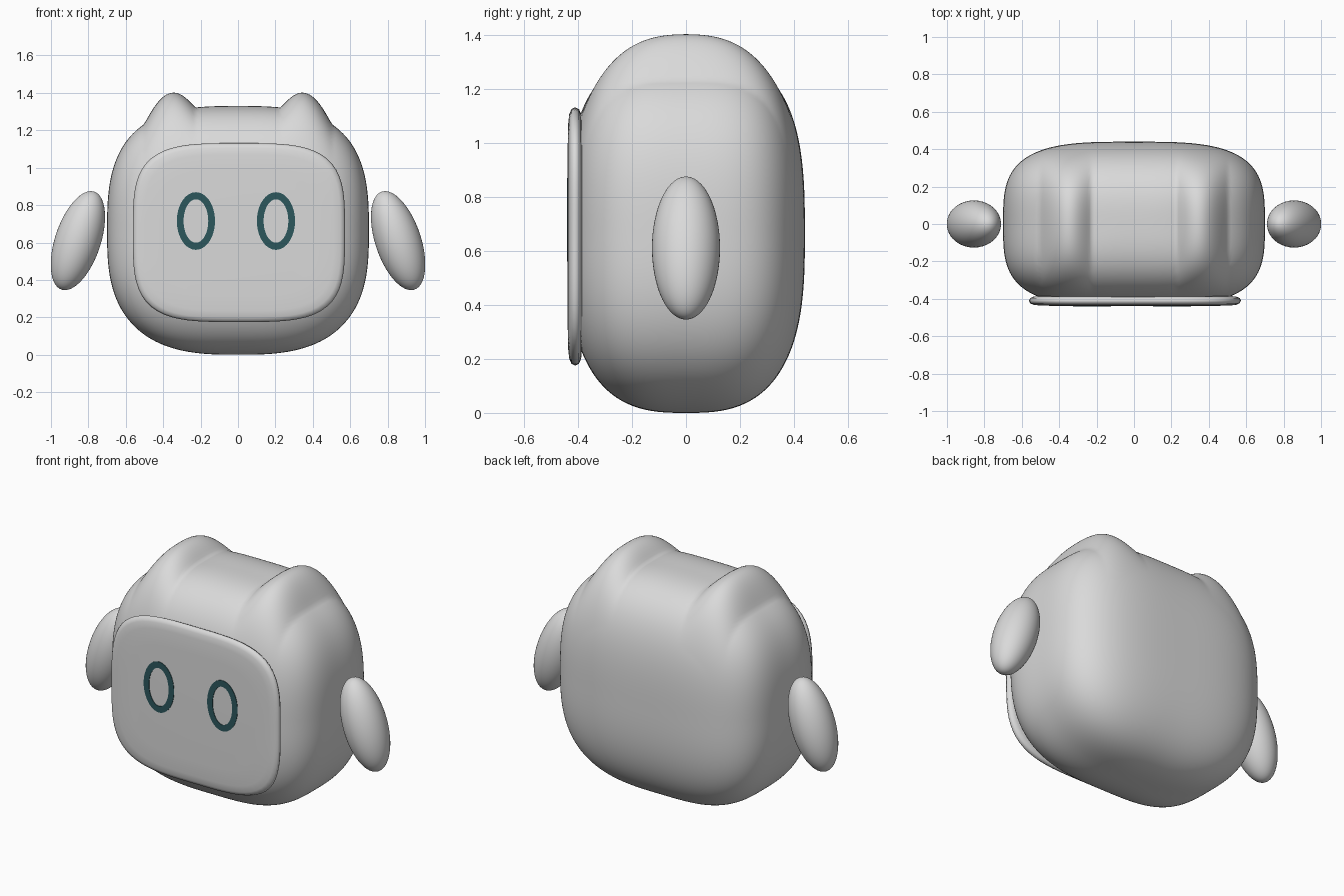
import bpy, bmesh, math
from mathutils import Vector

if "Cube" in bpy.data.objects:
    bpy.data.objects.remove(bpy.data.objects["Cube"])


def material(name, rgb):
    m = bpy.data.materials.new(name)
    m.diffuse_color = (*rgb, 1)
    m.use_nodes = True
    m.node_tree.nodes["Principled BSDF"].inputs["Base Color"].default_value = m.diffuse_color
    return m


GREY = material("light grey", (0.7, 0.7, 0.7))
TEAL = material("dark teal", (0.025, 0.095, 0.107))


def add_object(name, bm, mat):
    bmesh.ops.recalc_face_normals(bm, faces=bm.faces)
    for f in bm.faces:
        f.smooth = True
    me = bpy.data.meshes.new(name)
    bm.to_mesh(me)
    bm.free()
    me.materials.append(mat)
    ob = bpy.data.objects.new(name, me)
    bpy.context.collection.objects.link(ob)
    return ob


def outline(a, b, n, count):
    """Points of a superellipse in the x-z plane."""
    pts = []
    for i in range(count):
        t = 2 * math.pi * i / count
        c, s = math.cos(t), math.sin(t)
        r = (abs(c) ** n + abs(s) ** n) ** (-1 / n)
        pts.append((a * c * r, b * s * r))
    return pts


def bridge(bm, r0, r1):
    n = len(r0)
    for i in range(n):
        bm.faces.new((r0[i], r0[(i + 1) % n], r1[(i + 1) % n], r1[i]))


# Body: a cube inflated to a soft block, with two ear ridges raised on top
A, B, C = 0.70, 0.44, 0.665
P = 3.4      # roundness seen from the top
bm = bmesh.new()
bmesh.ops.create_cube(bm, size=2)
bmesh.ops.subdivide_edges(bm, edges=bm.edges[:], cuts=79, use_grid_fill=True)
for v in bm.verts:
    d = Vector([math.tan(c * math.pi / 4) for c in v.co]).normalized()
    q = 2.88 + 0.07 * max(-1, min(1, 1.5 * d.z))     # roundness from the side
    flat = (abs(d.x) ** P + abs(d.y) ** P) ** (q / P)
    r = (flat + abs(d.z) ** q) ** (-1 / q)
    x, y, z = A * d.x * r, B * d.y * r, C * d.z * r
    if z > 0:
        s = (abs(x) - 0.365) / 0.14
        if abs(s) < 1:
            side = max(0, 1 - (y / 0.40) ** 2)
            high = min(1, z / 0.35)
            z += 0.103 * (1 - s * s) ** 1.2 * side * high
    v.co = (x, max(y, -0.415), z + C)
add_object("body", bm, GREY)

# Face plate: rounded panel with a soft rim
PX, PZ = 0.005, 0.653
bm = bmesh.new()
rings = []
for y, inset in ((-0.385, 0.06), (-0.388, 0.025), (-0.396, 0.007), (-0.41, 0),
                 (-0.424, 0.007), (-0.432, 0.025), (-0.436, 0.06), (-0.438, 0.15)):
    rings.append([bm.verts.new((PX + x, y, PZ + z))
                  for x, z in outline(0.567 - inset, 0.478 - inset, 3.7, 96)])
for r0, r1 in zip(rings, rings[1:]):
    bridge(bm, r0, r1)
bm.faces.new(rings[0])
bm.faces.new(rings[-1])
add_object("face_plate", bm, GREY)

# Eyes: thin oval rings on the plate
for name, ex in (("left_eye", -0.225), ("right_eye", 0.203)):
    bm = bmesh.new()
    rings = [[bm.verts.new((ex + x, y, 0.715 + z)) for x, z in outline(a, b, 2, 64)]
             for a, b, y in ((0.102, 0.154, -0.434), (0.102, 0.154, -0.441),
                             (0.066, 0.116, -0.441), (0.066, 0.116, -0.434))]
    for i in range(4):
        bridge(bm, rings[i], rings[(i + 1) % 4])
    eye = add_object(name, bm, TEAL)
    for p in eye.data.polygons:
        p.use_smooth = False

# Arms: tilted floating ellipsoids
for name, side in (("left_arm", -1), ("right_arm", 1)):
    bm = bmesh.new()
    bmesh.ops.create_uvsphere(bm, u_segments=48, v_segments=32, radius=1)
    arm = add_object(name, bm, GREY)
    arm.scale = (0.122, 0.126, 0.276)
    arm.rotation_euler = (0, -side * math.radians(18.5), 0)
    arm.location = (side * 0.856, 0, 0.61)
